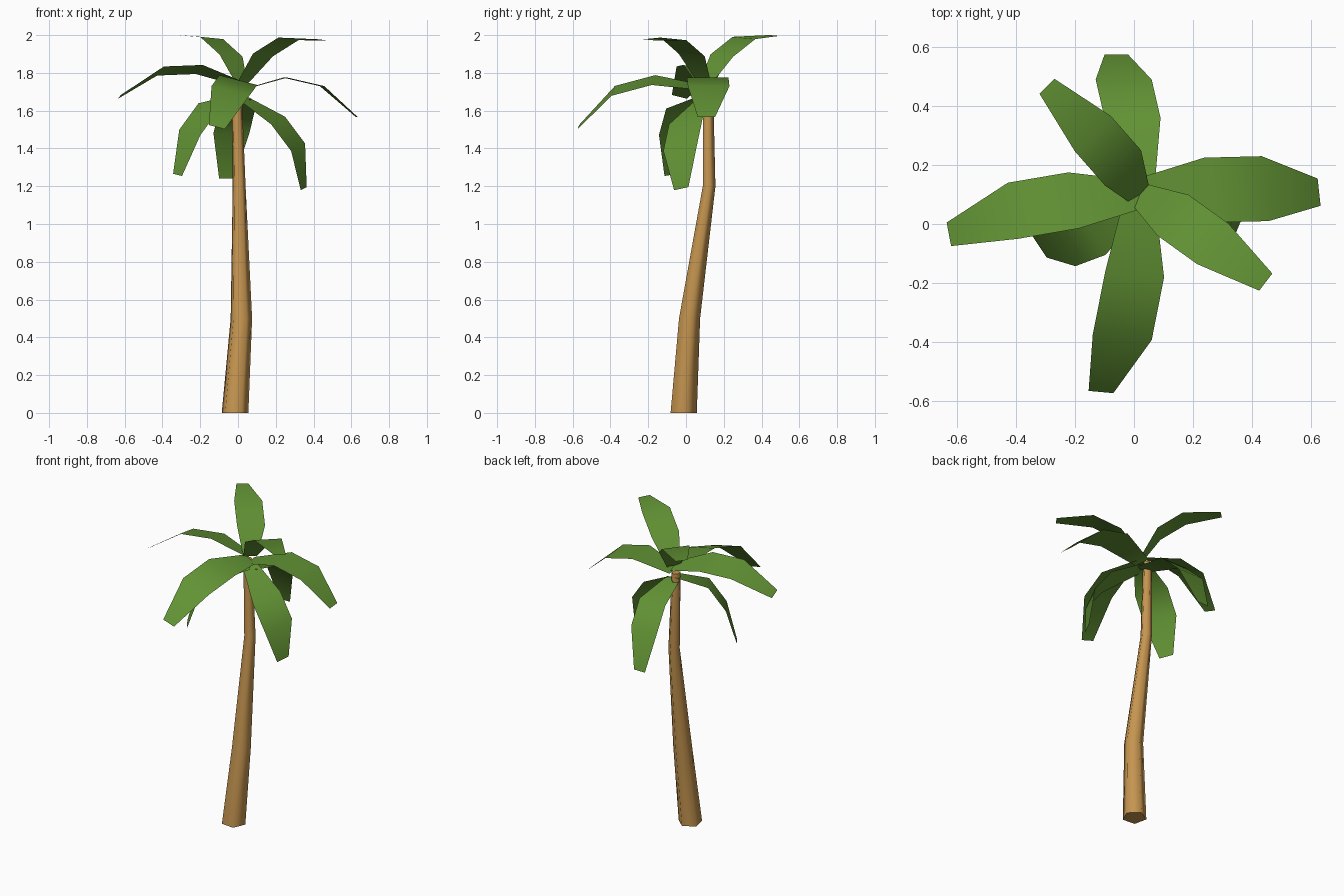
import bpy, bmesh, math
from mathutils import Vector

if "Cube" in bpy.data.objects:
    bpy.data.objects.remove(bpy.data.objects["Cube"])


def material(name, colour):
    m = bpy.data.materials.new(name)
    m.diffuse_color = (*colour, 1)
    m.use_nodes = True
    m.node_tree.nodes["Principled BSDF"].inputs["Base Color"].default_value = m.diffuse_color
    return m


bark = material("bark brown", (0.56, 0.30, 0.08))
leaf = material("leaf green", (0.12, 0.285, 0.034))


def finish(bm, name, mat):
    mesh = bpy.data.meshes.new(name)
    bm.to_mesh(mesh)
    bm.free()
    mesh.materials.append(mat)
    obj = bpy.data.objects.new(name, mesh)
    bpy.context.collection.objects.link(obj)
    return obj


# Trunk: bent five-sided tube, (x, y, z, radius) per ring
rings = [(-0.018, -0.017, 0, 0.0745), (0.016, 0.015, 0.5, 0.06),
         (0.005, 0.12, 1.2, 0.036), (-0.008, 0.116, 1.71, 0.028)]
bm = bmesh.new()
loops = []
for x, y, z, r in rings:
    angles = [math.radians(-60 + 72 * k) for k in range(5)]
    loops.append([bm.verts.new((x + r * math.cos(a), y + r * math.sin(a), z)) for a in angles])
for lo, hi in zip(loops, loops[1:]):
    for k in range(5):
        j = (k + 1) % 5
        bm.faces.new((lo[k], lo[j], hi[j], hi[k])).smooth = True
bm.faces.new(loops[0][::-1])
bm.faces.new(loops[-1])
finish(bm, "trunk", bark)


# Fronds: flat three-panel strips, swept along a spine, narrow at both ends
def frond(name, root_z, spine, half):
    points = [Vector((0.02, 0.1, root_z))] + [Vector(p) for p in spine]
    half = Vector(half)
    bm = bmesh.new()
    rows = [(bm.verts.new(p - half * w), bm.verts.new(p + half * w))
            for p, w in zip(points, (0.5, 1, 1, 0.42))]
    for a, b in zip(rows, rows[1:]):
        bm.faces.new((a[0], b[0], b[1], a[1])).smooth = True
    bm.normal_update()
    if sum(f.normal.z for f in bm.faces) < 0:
        bmesh.ops.reverse_faces(bm, faces=bm.faces[:])
    finish(bm, name, leaf)


# Upper pair
frond("frond_upper_back", 1.74,
      [(-0.037, 0.19, 1.892), (-0.14, 0.307, 1.985), (-0.295, 0.467, 1.998)], (0.061, 0.06, -0.006))
frond("frond_upper_front", 1.74,
      [(0.132, 0.03, 1.895), (0.267, -0.067, 1.98), (0.447, -0.197, 1.975)], (0.053, 0.069, -0.007))
# Middle three
frond("frond_right", 1.71,
      [(0.25, 0.115, 1.775), (0.445, 0.12, 1.73), (0.628, 0.108, 1.567)], (-0.012, 0.11, 0))
frond("frond_left", 1.74,
      [(-0.205, 0.08, 1.818), (-0.41, 0.045, 1.81), (-0.628, -0.035, 1.673)], (-0.018, 0.095, -0.024))
frond("frond_front", 1.72,
      [(0.002, -0.172, 1.762), (-0.04, -0.385, 1.705), (-0.112, -0.57, 1.513)], (0.1, -0.009, -0.026))
# Drooping three
frond("frond_low_back", 1.66,
      [(-0.005, 0.36, 1.605), (-0.035, 0.49, 1.48), (-0.06, 0.575, 1.242)], (0.095, 0, 0))
frond("frond_low_left", 1.68,
      [(-0.153, -0.02, 1.625), (-0.255, -0.058, 1.485), (-0.32, -0.078, 1.26)], (-0.056, 0.085, 0.014))
frond("frond_low_right", 1.67,
      [(0.212, 0, 1.548), (0.318, -0.03, 1.407), (0.348, -0.025, 1.187)], (0.037, 0.09, 0.02))
